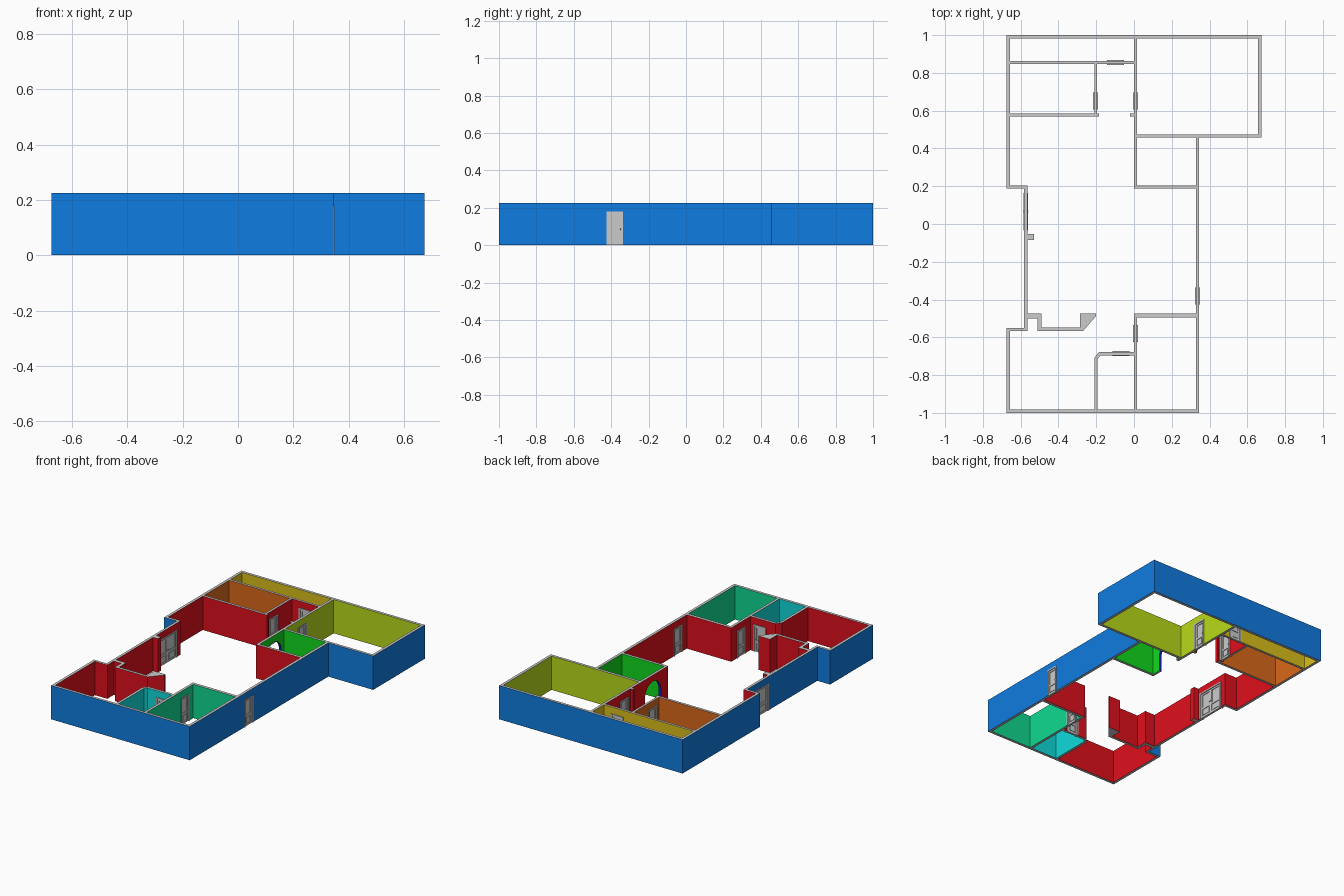
import bpy, bmesh, math
from mathutils import Matrix

if "Cube" in bpy.data.objects:
    bpy.data.objects.remove(bpy.data.objects["Cube"])

H = 0.225        # wall height
DOOR_H = 0.18    # door height


def material(name, rgb):
    m = bpy.data.materials.new(name)
    m.diffuse_color = (*rgb, 1)
    m.use_nodes = True
    m.node_tree.nodes["Principled BSDF"].inputs["Base Color"].default_value = m.diffuse_color
    return m


def add_object(name, bm, mats=()):
    bmesh.ops.recalc_face_normals(bm, faces=bm.faces)
    me = bpy.data.meshes.new(name)
    bm.to_mesh(me)
    bm.free()
    for m in mats:
        me.materials.append(m)
    ob = bpy.data.objects.new(name, me)
    bpy.context.collection.objects.link(ob)
    return ob


def prism(name, pts, z0, z1, mats):
    """Extrude a plan outline; slot 0 on the sides, last slot on the caps."""
    bm = bmesh.new()
    low = [bm.verts.new((x, y, z0)) for x, y in pts]
    top = [bm.verts.new((x, y, z1)) for x, y in pts]
    for f in (bm.faces.new(low[::-1]), bm.faces.new(top)):
        f.material_index = len(mats) - 1
    for i in range(len(pts)):
        j = (i + 1) % len(pts)
        bm.faces.new((low[i], low[j], top[j], top[i]))
    return add_object(name, bm, mats)


def rect(x0, y0, x1, y1):
    return [(x0, y0), (x1, y0), (x1, y1), (x0, y1)]


grey = material("wall_edge", (0.6, 0.6, 0.6))
blue = material("outside", (0.005, 0.2, 0.75))
navy = material("arch_reveal", (0.01, 0.01, 0.7))

# Solid block of the whole footprint
outline = [(-.675, -1), (.345, -1), (.345, .457), (.675, .457), (.675, 1),
           (-.675, 1), (-.675, .187), (-.582, .187), (-.582, -.55), (-.675, -.55)]
walls = prism("walls", outline, 0, H, [blue, grey])

# Rooms to hollow out, each with its own wall colour
main_room = [
    (-.657, -.982), (-.21, -.982), (-.21, -.71), (-.185, -.677), (0, -.677),
    (0, -.475), (.327, -.475), (.327, .187), (0, .187), (0, .568),
    (-.02, .568), (-.02, .585), (0, .585), (0, .846), (-.195, .846),
    (-.195, .585), (-.185, .585), (-.185, .568), (-.657, .568), (-.657, .205),
    (-.565, .205), (-.565, -.052), (-.53, -.052), (-.53, -.085), (-.565, -.085),
    (-.565, -.475), (-.49, -.475), (-.49, -.549), (-.285, -.549), (-.285, -.475),
    (-.2, -.475), (-.2, -.487), (-.27, -.567), (-.51, -.567), (-.51, -.499),
    (-.565, -.499), (-.565, -.567), (-.657, -.567)]
closet = [(-.193, -.982), (0, -.982), (0, -.695), (-.178, -.695), (-.193, -.715)]
rooms = [
    ("main_room", main_room, (.75, .005, .012)),
    ("closet", closet, (.005, .7, .7)),
    ("back_corridor", rect(-.657, .862, 0, .982), (.7, .52, .01)),
    ("back_left_room", rect(-.657, .585, -.21, .846), (.7, .14, .01)),
    ("back_right_room", rect(.017, .475, .657, .982), (.48, .7, .01)),
    ("arch_room", rect(.017, .205, .327, .457), (.005, .7, .012)),
    ("front_right_room", rect(.017, -.982, .327, -.495), (.005, .7, .28)),
]
cutters = [prism(n + "_cutter", p, -.1, H + .1, [material(n, c)]) for n, p, c in rooms]

# Arched opening into the small room
bm = bmesh.new()
r, cy = .083, .348
arch = [(cy + r, -.1)]
arch += [(cy + r * math.cos(a), .1 + r * math.sin(a))
         for a in (math.pi * i / 16 for i in range(17))]
arch += [(cy - r, -.1)]
face = bm.faces.new([bm.verts.new((-.03, y, z)) for y, z in arch])
ext = bmesh.ops.extrude_face_region(bm, geom=[face])["geom"]
bmesh.ops.translate(bm, vec=(.08, 0, 0), verts=[v for v in ext if isinstance(v, bmesh.types.BMVert)])
cutters.append(add_object("arch_cutter", bm, [navy]))

# Doors: name, centre x, centre y, width, runs along y, leaf count
doors = [
    ("entrance_door", .336, -.381, .09, True, 1),
    ("front_right_door", .008, -.581, .09, True, 1),
    ("closet_door", -.07, -.686, .09, False, 1),
    ("patio_door", -.573, .065, .2, True, 2),
    ("back_left_door", -.203, .65, .09, True, 1),
    ("back_right_door", .008, .65, .09, True, 1),
    ("corridor_door", -.097, .854, .09, False, 1),
]


def bar(bm, u0, u1, z0, z1, depth):
    m = Matrix.Translation(((u0 + u1) / 2, 0, (z0 + z1) / 2))
    bmesh.ops.create_cube(bm, size=1, matrix=m @ Matrix.Diagonal((u1 - u0, depth, z1 - z0, 1)))


def build_door(name, x, y, w, along_y, leaves):
    bm = bmesh.new()
    h, c = w / 2, .009
    # casing
    bar(bm, -h, -h + c, 0, DOOR_H, .026)
    bar(bm, h - c, h, 0, DOOR_H, .026)
    bar(bm, -h + c, h - c, DOOR_H - c, DOOR_H, .026)
    lw = (w - 2 * c) / leaves
    for i in range(leaves):
        a = -h + c + i * lw
        b, top, s = a + lw, DOOR_H - c, .011
        # stiles and rails
        bar(bm, a, a + s, 0, top, .014)
        bar(bm, b - s, b, 0, top, .014)
        for z0, z1 in ((0, .012), (.06, .073), (top - s, top)):
            bar(bm, a + s, b - s, z0, z1, .014)
        # upper pane and raised lower panel
        bar(bm, a + s, b - s, .073, top - s, .005)
        bar(bm, a + s, b - s, .012, .06, .006)
        bar(bm, a + s + .006, b - s - .006, .018, .054, .012)
        # knobs on both faces
        k = a + s / 2 if i else b - s / 2
        for side in (-1, 1):
            bmesh.ops.create_icosphere(bm, subdivisions=2, radius=.0035,
                                       matrix=Matrix.Translation((k, side * .010, .085)))
    ob = add_object(name, bm)
    ob.location = (x, y, 0)
    ob.rotation_euler.z = math.pi / 2 if along_y else 0


for name, x, y, w, along_y, leaves in doors:
    build_door(name, x, y, w, along_y, leaves)
    hu = w / 2 - .004
    hx, hy = (.02, hu) if along_y else (hu, .02)
    cutters.append(prism(name + "_cutter", rect(x - hx, y - hy, x + hx, y + hy),
                         -.1, DOOR_H - .004, [grey]))

# Cut rooms and openings out of the block, keeping cutter colours
bpy.context.view_layer.objects.active = walls
for c in cutters:
    c.hide_render = True
    mod = walls.modifiers.new(c.name, 'BOOLEAN')
    mod.operation, mod.solver, mod.object = 'DIFFERENCE', 'EXACT', c
    mod.material_mode = 'TRANSFER'
    bpy.ops.object.modifier_apply(modifier=mod.name)
for c in cutters:
    bpy.data.objects.remove(c)
